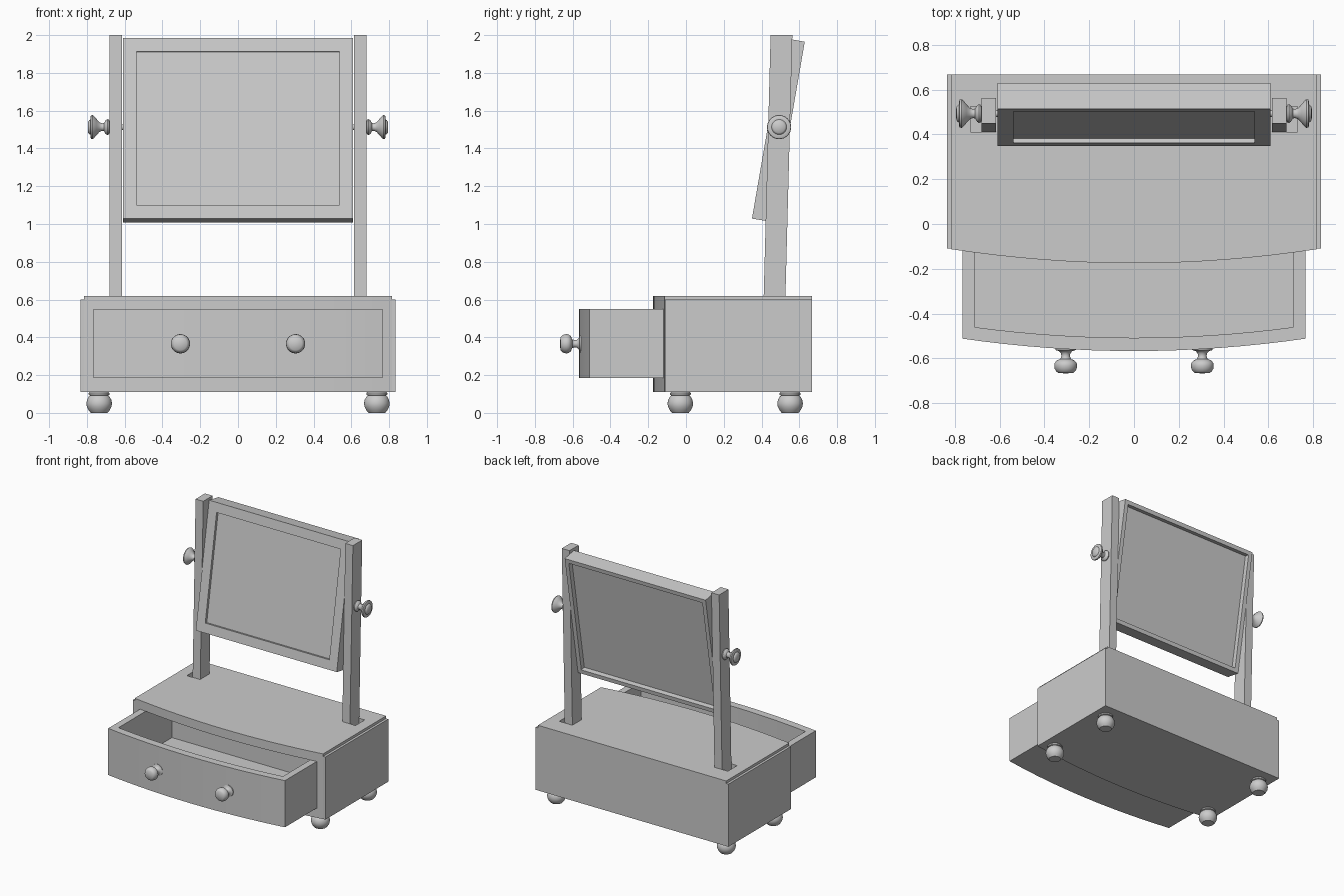
import bpy, bmesh, math
from mathutils import Matrix, Vector

if "Cube" in bpy.data.objects:
    bpy.data.objects.remove(bpy.data.objects["Cube"])

grey = bpy.data.materials.new("plain grey")
grey.use_nodes = True
COLOUR = (0.6, 0.6, 0.6, 1)
grey.diffuse_color = COLOUR
grey.node_tree.nodes["Principled BSDF"].inputs["Base Color"].default_value = COLOUR


def make(name, bm):
    bmesh.ops.recalc_face_normals(bm, faces=bm.faces)
    mesh = bpy.data.meshes.new(name)
    bm.to_mesh(mesh)
    bm.free()
    ob = bpy.data.objects.new(name, mesh)
    mesh.materials.append(grey)
    bpy.context.collection.objects.link(ob)
    return ob


def prism(name, outline, z0, z1):
    """Extrude a plan outline upwards."""
    bm = bmesh.new()
    face = bm.faces.new([bm.verts.new((x, y, z0)) for x, y in outline])
    top = bmesh.ops.extrude_face_region(bm, geom=[face])["geom"]
    bmesh.ops.translate(bm, vec=(0, 0, z1 - z0),
                        verts=[v for v in top if isinstance(v, bmesh.types.BMVert)])
    return make(name, bm)


def box(name, x0, x1, y0, y1, z0, z1):
    return prism(name, [(x0, y0), (x1, y0), (x1, y1), (x0, y1)], z0, z1)


def bowed(half, front, back, steps=16):
    """Plan outline with a gently bowed front edge."""
    xs = [half * (2 * i / steps - 1) for i in range(steps + 1)]
    return [(x, front + 0.094 * x * x) for x in xs] + [(half, back), (-half, back)]


def select(ob):
    bpy.ops.object.select_all(action="DESELECT")
    ob.select_set(True)
    bpy.context.view_layer.objects.active = ob


def cut(ob, cutter):
    mod = ob.modifiers.new("cut", "BOOLEAN")
    mod.operation = "DIFFERENCE"
    mod.solver = "EXACT"
    mod.object = cutter
    select(ob)
    bpy.ops.object.modifier_apply(modifier=mod.name)
    bpy.data.objects.remove(cutter)


def lathe(name, profile, origin, axis, steps=32):
    """Turn (radius, distance) points about an axis."""
    bm = bmesh.new()
    verts = [bm.verts.new((r, 0, d)) for r, d in profile]
    edges = [bm.edges.new(pair) for pair in zip(verts, verts[1:])]
    bmesh.ops.spin(bm, geom=verts + edges, cent=(0, 0, 0), axis=(0, 0, 1),
                   angle=math.tau, steps=steps)
    bmesh.ops.remove_doubles(bm, verts=bm.verts, dist=0.0002)
    turn = Vector((0, 0, 1)).rotation_difference(Vector(axis)).to_matrix().to_4x4()
    bm.transform(Matrix.Translation(origin) @ turn)
    ob = make(name, bm)
    select(ob)
    bpy.ops.object.shade_smooth_by_angle(angle=math.radians(40))
    return ob


SIDES = (("left", 1), ("right", -1))

# Case with bowed front, drawer opening and post sockets
case = prism("case", bowed(0.815, -0.175, 0.667), 0.11, 0.62)
cut(case, box("opening", -0.766, 0.766, -0.3, 0.62, 0.184, 0.551))
for side, s in SIDES:
    x0, x1 = sorted((s * 0.615, s * 0.73))
    cut(case, box("socket", x0, x1, 0.41, 0.525, 0.565, 0.7))
    x0, x1 = sorted((s * 0.815, s * 0.834))
    box(side + "_case_cheek", x0, x1, -0.11, 0.667, 0.11, 0.60)

# Open drawer
drawer = prism("drawer", bowed(0.765, -0.567, 0.25), 0.185, 0.55)
cut(drawer, prism("drawer_inside", bowed(0.712, -0.508, 0.2), 0.22, 0.7))

# Tilted mirror frame, recessed on both faces
frame = box("mirror_frame", -0.61, 0.61, -0.058, 0.058, -0.485, 0.485)
cut(frame, box("front_recess", -0.537, 0.537, -0.2, -0.038, -0.412, 0.412))
cut(frame, box("back_recess", -0.578, 0.578, 0.02, 0.2, -0.453, 0.453))
frame.location = (0, 0.489, 1.497)
frame.rotation_euler.x = -math.radians(9.8)

# Turned profiles: radius, distance from the mounting face
pivot_knob = [(0, 0), (0.026, 0), (0.039, 0.006), (0.042, 0.014), (0.036, 0.023),
              (0.022, 0.031), (0.02, 0.042), (0.026, 0.056), (0.042, 0.07), (0.06, 0.086),
              (0.064, 0.092), (0.062, 0.1), (0.052, 0.104), (0.04, 0.104), (0.036, 0.11),
              (0.03, 0.115), (0, 0.117)]
drawer_knob = [(0, -0.01), (0.045, -0.01), (0.045, 0.003), (0.03, 0.007), (0.021, 0.017),
               (0.019, 0.03), (0.023, 0.042), (0.04, 0.05), (0.049, 0.06), (0.051, 0.072),
               (0.049, 0.086), (0.042, 0.098), (0.034, 0.105), (0, 0.107)]
ball_foot = [(0, 0), (0.044, 0), (0.056, 0.014), (0.065, 0.032), (0.068, 0.05),
             (0.064, 0.07), (0.055, 0.086), (0.047, 0.092), (0.055, 0.095),
             (0.056, 0.104), (0.05, 0.11), (0, 0.11)]

for side, s in SIDES:
    # Leaning post
    x0, x1 = sorted((s * 0.615, s * 0.681))
    post = box(side + "_post", x0, x1, 0.41, 0.525, 0.565, 2.0)
    for v in post.data.vertices:
        if v.co.z > 1:
            v.co.y += 0.038
    # Pivot pin and knob
    lathe(side + "_pivot_pin", [(0, 0), (0.015, 0), (0.015, 0.04), (0, 0.04)],
          (s * 0.59, 0.493, 1.513), (s, 0, 0), 16)
    lathe(side + "_pivot_knob", pivot_knob, (s * 0.678, 0.493, 1.513), (s, 0, 0))
    # Drawer knob
    lathe(side + "_drawer_knob", drawer_knob, (s * 0.305, -0.56, 0.366), (0, -1, 0))
    # Feet
    for end, y in (("front", -0.03), ("back", 0.551)):
        lathe(f"{side}_{end}_foot", ball_foot, (s * 0.735, y, 0), (0, 0, 1))
